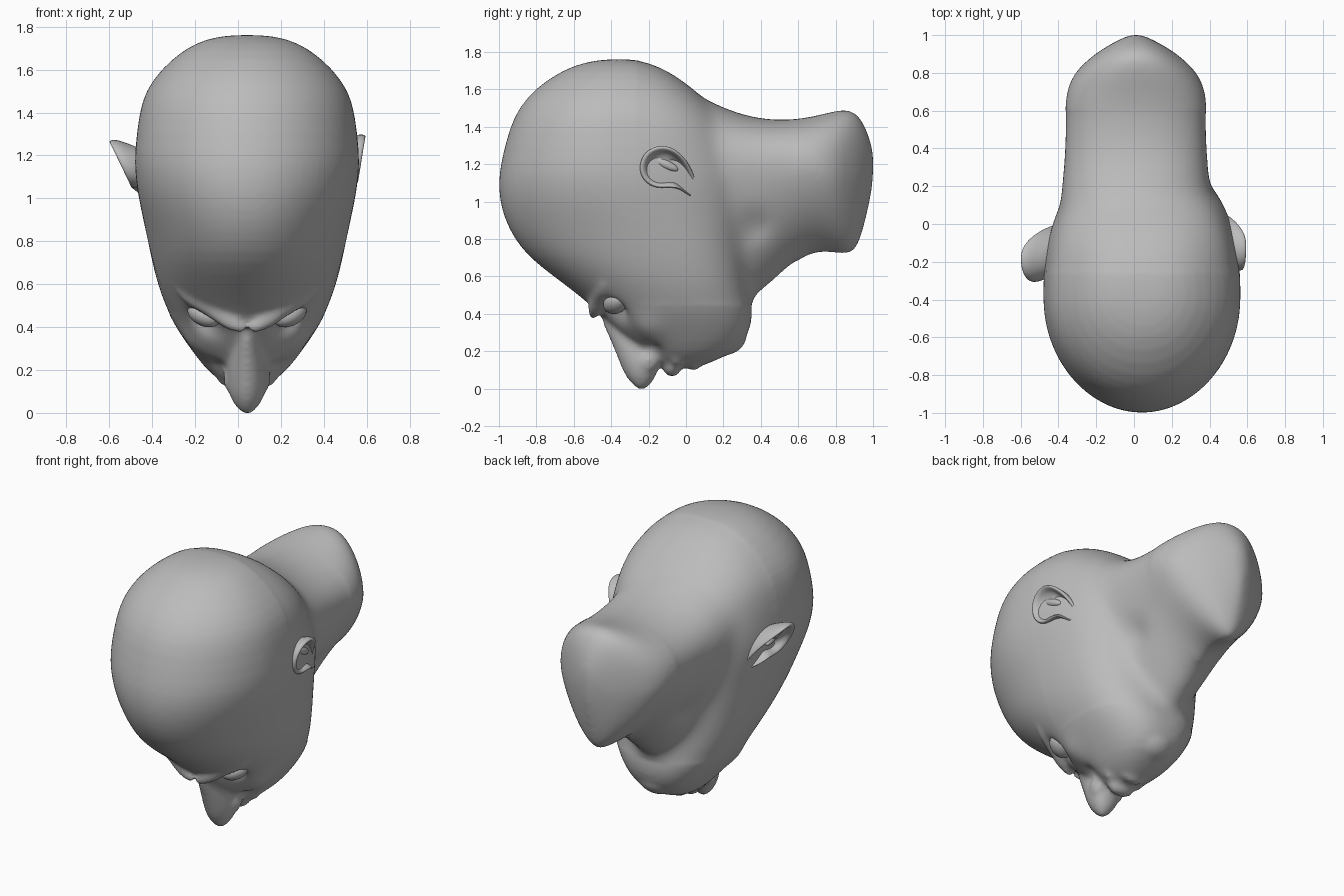
import bpy
import bmesh
import math
from mathutils import Vector, Matrix

default_cube = bpy.data.objects.get("Cube")
if default_cube:
    bpy.data.objects.remove(default_cube, do_unlink=True)

clay = bpy.data.materials.new("clay_grey")
clay.use_nodes = True
clay_colour = (0.5, 0.5, 0.5, 1)
clay.diffuse_color = clay_colour
clay.node_tree.nodes["Principled BSDF"].inputs["Base Color"].default_value = clay_colour
CENTRE = 0.042  # the face sits slightly off the middle


def bridge(bm, rings):
    """Skin a stack of point rings and close both ends."""
    loops = [[bm.verts.new(p) for p in ring] for ring in rings]
    for a, b in zip(loops, loops[1:]):
        for i in range(len(a)):
            j = (i + 1) % len(a)
            bm.faces.new((a[i], a[j], b[j], b[i]))
    bm.faces.new(loops[0])
    bm.faces.new(loops[-1][::-1])


def loft(bm, rows, axis, centre, low_power, high_power, sides=36):
    """Rows are: position, low edge, high edge, widest level, half width."""
    rings = []
    for pos, low, high, wide, half in rows:
        ring = []
        for k in range(sides):
            angle = math.tau * k / sides
            c, s = math.cos(angle), math.sin(angle)
            e = 2 / (high_power if s > 0 else low_power)
            reach = high - wide if s > 0 else wide - low
            x = centre + half * math.copysign(abs(c) ** e, c)
            v = wide + reach * math.copysign(abs(s) ** e, s)
            ring.append((x, v, pos) if axis == "z" else (x, pos, v))
        rings.append(ring)
    bridge(bm, rings)


def blob(bm, place, size, tilt=(0, 0, 0)):
    """Ellipsoid mass, tilted about x, y and z."""
    turn = Matrix.Identity(4)
    for angle, axis in zip(tilt, "XYZ"):
        turn = Matrix.Rotation(math.radians(angle), 4, axis) @ turn
    matrix = Matrix.Translation(place) @ turn @ Matrix.Diagonal((*size, 1))
    bmesh.ops.create_icosphere(bm, subdivisions=3, radius=1, matrix=matrix)


def finish(bm, name):
    bmesh.ops.recalc_face_normals(bm, faces=bm.faces)
    mesh = bpy.data.meshes.new(name)
    bm.to_mesh(mesh)
    bm.free()
    mesh.materials.append(clay)
    obj = bpy.data.objects.new(name, mesh)
    bpy.context.collection.objects.link(obj)
    for poly in mesh.polygons:
        poly.use_smooth = True
    return obj


bm = bmesh.new()

# Skull and jaw, horizontal slices
skull = [
    (1.762, -.42, -.3, -.36, .07), (1.747, -.54, -.2, -.36, .18),
    (1.7, -.67, -.09, -.38, .29), (1.6, -.815, .05, -.38, .405),
    (1.5, -.895, .15, -.38, .475), (1.4, -.945, .24, -.39, .505),
    (1.2, -.995, .33, -.4, .528), (1.1, -1.005, .35, -.38, .522),
    (1, -.998, .35, -.34, .507), (.9, -.97, .34, -.27, .485),
    (.8, -.92, .33, -.2, .465), (.7, -.84, .33, -.15, .445),
    (.6, -.71, .33, -.1, .42), (.5, -.575, .345, -.05, .385),
    (.4, -.46, .36, -.03, .335), (.3, -.36, .34, 0, .265),
    (.2, -.25, .275, 0, .19), (.14, -.17, .13, -.03, .115),
    (.11, -.1, .06, -.03, .04)]
loft(bm, skull, "z", CENTRE, 2, 2.5)

# Neck, vertical slices ending in a domed stump
neck = [
    (-.2, .8, 1.71, 1.2, .42), (-.05, .7, 1.63, 1.2, .42),
    (.08, .55, 1.56, 1.2, .405), (.2, .46, 1.505, 1.2, .395),
    (.3, .44, 1.467, 1.2, .385), (.4, .5, 1.445, 1.2, .38),
    (.5, .6, 1.437, 1.2, .376),
    (.6, .69, 1.442, 1.2, .376), (.7, .735, 1.46, 1.18, .372),
    (.8, .725, 1.487, 1.15, .33), (.87, .712, 1.495, 1.15, .255),
    (.92, .75, 1.465, 1.15, .19), (.96, .9, 1.4, 1.16, .12),
    (.99, 1.03, 1.31, 1.18, .06), (1.002, 1.13, 1.25, 1.2, .02)]
loft(bm, neck, "y", .01, 1.55, 2.2)

# Nose
nose = [
    (.45, -.46, -.2, -.32, .04), (.37, -.46, -.1, -.3, .06),
    (.27, -.41, -.1, -.28, .08), (.2, -.38, -.1, -.25, .09),
    (.12, -.35, -.14, -.22, .095), (.06, -.32, -.165, -.23, .075),
    (.02, -.285, -.19, -.24, .045), (-.006, -.255, -.22, -.237, .02)]
loft(bm, nose, "z", CENTRE, 1.8, 2.2)

# Lips and chin
blob(bm, (CENTRE, -.075, .115), (.09, .05, .052))
blob(bm, (CENTRE, .04, .145), (.085, .04, .05))
blob(bm, (CENTRE, .22, .27), (.13, .11, .09), (25, 0, 0))
for side in (-1, 1):
    # Lip corners, nostril wings and slanting brows
    blob(bm, (CENTRE + side * .09, -.05, .17), (.06, .04, .05), (0, -side * 40, 0))
    blob(bm, (CENTRE + side * .075, -.2, .15), (.035, .055, .055))
    blob(bm, (CENTRE + side * .17, -.465, .485), (.2, .045, .05), (0, -side * 32, side * 14))

head = finish(bm, "head")
head.modifiers.new("round", "SUBSURF").levels = 1
remesh = head.modifiers.new("fuse", "REMESH")
remesh.mode = "VOXEL"
remesh.voxel_size = .015
soften = head.modifiers.new("soften", "SMOOTH")
soften.factor = .5
soften.iterations = 10

# Bake the fused skin so the finer forms can be sculpted into it
depsgraph = bpy.context.evaluated_depsgraph_get()
fused = bpy.data.meshes.new_from_object(head.evaluated_get(depsgraph))
head.modifiers.clear()
head.data = fused
fused.name = "head"
if not fused.materials:
    fused.materials.append(clay)

# Melt the seam between skull and neck
bm = bmesh.new()
bm.from_mesh(fused)
seam = [v for v in bm.verts if -.25 < v.co.y < .6 and v.co.z > .45]
for step in range(50):
    bmesh.ops.smooth_vert(bm, verts=seam, factor=.5,
                          use_axis_x=True, use_axis_y=True, use_axis_z=True)
bm.to_mesh(fused)
bm.free()

# Sculpt strokes on both sides: place, radius, push
strokes = [
    ((.2, -.4, .41), .075, (0, .05, .035)),      # eye socket
    ((.12, -.17, .22), .06, (0, .01, .025)),     # crease beside nose
    ((.25, -.2, .33), .09, (.012, -.01, -.012)),  # cheekbone
    ((.3, .36, .85), .1, (-.03, .02, 0)),        # hollow behind jaw
]
for place, radius, push in strokes:
    for side in (-1, 1):
        spot = Vector((CENTRE + side * place[0], place[1], place[2]))
        move = Vector((side * push[0], push[1], push[2]))
        for v in fused.vertices:
            gap = (v.co - spot).length_squared / radius ** 2
            if gap < 6:
                v.co += move * math.exp(-gap)
for poly in fused.polygons:
    poly.use_smooth = True

# Eyes
for side, name in ((1, "left_eye"), (-1, "right_eye")):
    bm = bmesh.new()
    blob(bm, (CENTRE + side * .2, -.375, .46), (.085, .065, .055), (0, -side * 25, side * 25))
    finish(bm, name)

# Ears: a cupped shell with a rolled rim, outline in y and z
outline = [(.06, 1.02), (.055, 1.1), (.02, 1.2), (-.05, 1.28), (-.13, 1.305),
           (-.215, 1.275), (-.255, 1.19), (-.23, 1.11), (-.16, 1.07),
           (-.09, 1.08), (-.03, 1.07), (.015, 1.03)]
middle = Vector((-.1, 1.18))


def ear(name, side, slope, shift):
    bm = bmesh.new()
    rings = []
    # scale of outline and depth below the rim
    for scale, depth in ((.6, .16), (.85, .08), (1, .035), (1.03, 0),
                         (.94, -.014), (.8, 0), (.7, .03), (.4, .05), (.1, .055)):
        ring = []
        for point in outline:
            p = middle + (Vector(point) - middle) * scale
            rim = .582 - slope * (1.28 - point[1]) - max(0, point[0] + .02)
            ring.append((side * (rim - depth), p.x + shift[0], p.y + shift[1]))
        rings.append(ring)
    bridge(bm, rings)
    # inner fold
    blob(bm, (side * (.54 - slope * .1), -.11 + shift[0], 1.2 + shift[1]),
         (.025, .075, .025), (-25, 0, 0))
    obj = finish(bm, name)
    obj.modifiers.new("round", "SUBSURF").levels = 2
    obj.modifiers["round"].render_levels = 2


ear("left_ear", 1, .15, (0, 0))
ear("right_ear", -1, .45, (-.06, -.025))
